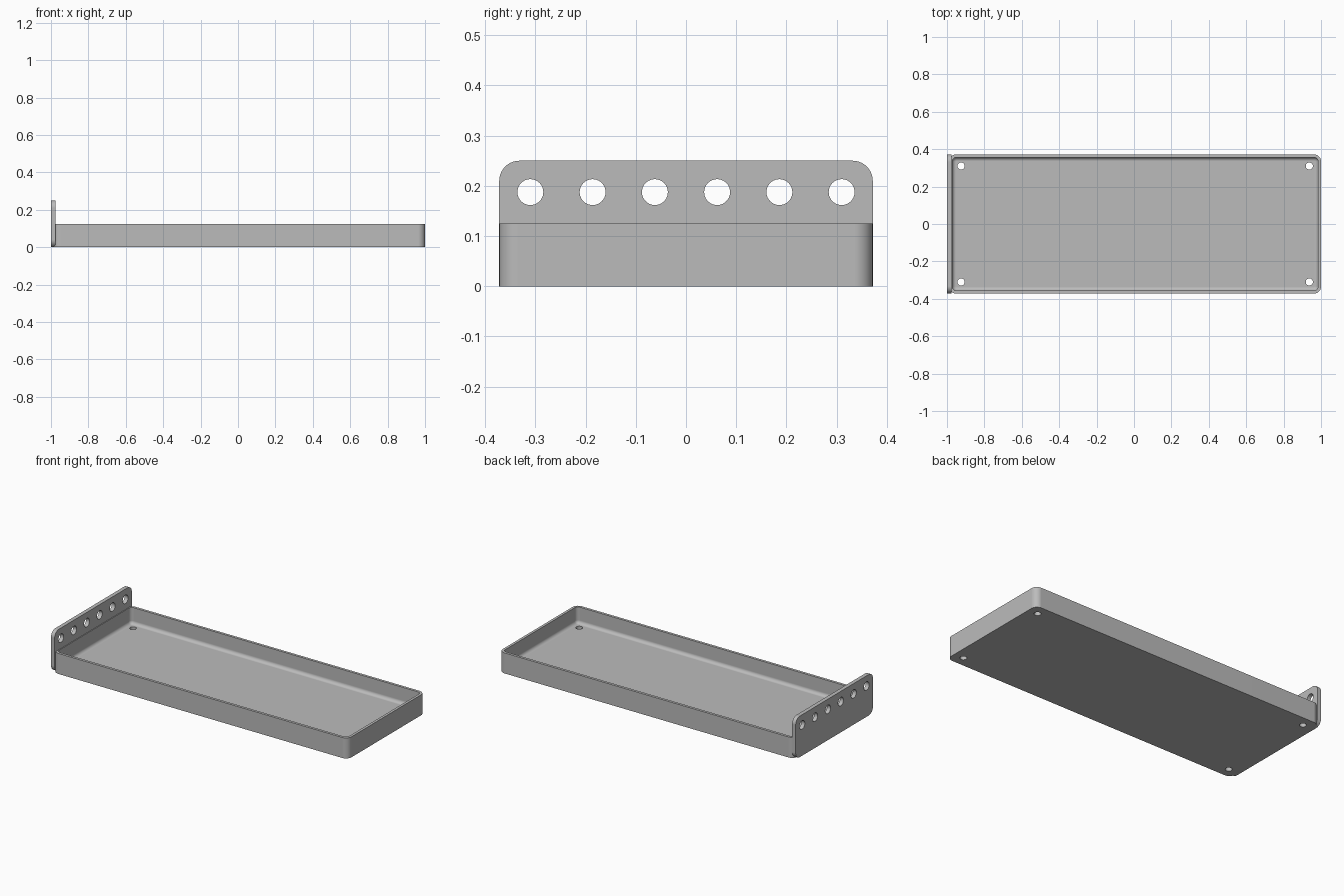
import bpy, bmesh, math
from mathutils import Matrix

cube = bpy.data.objects.get("Cube")
if cube:
    bpy.data.objects.remove(cube, do_unlink=True)

grey = bpy.data.materials.new("plain grey")
grey.use_nodes = True
grey.diffuse_color = (0.5, 0.5, 0.5, 1)
grey.node_tree.nodes["Principled BSDF"].inputs["Base Color"].default_value = (0.5, 0.5, 0.5, 1)


def rounded_rect(half_a, half_b, radius, steps=10):
    """Outline points of a rounded rectangle, counter-clockwise."""
    points = []
    for corner, (sa, sb) in enumerate([(1, 1), (-1, 1), (-1, -1), (1, -1)]):
        for i in range(steps + 1):
            t = math.pi / 2 * (corner + i / steps)
            points.append((sa * (half_a - radius) + radius * math.cos(t),
                           sb * (half_b - radius) + radius * math.sin(t)))
    return points


def loft(name, rings):
    """Skin a stack of equal-length rings and cap both ends."""
    bm = bmesh.new()
    loops = [[bm.verts.new(p) for p in ring] for ring in rings]
    for low, high in zip(loops, loops[1:]):
        for i in range(len(low)):
            j = (i + 1) % len(low)
            bm.faces.new((low[i], low[j], high[j], high[i]))
    bm.faces.new(loops[0][::-1])
    bm.faces.new(loops[-1])
    bmesh.ops.recalc_face_normals(bm, faces=bm.faces)
    return make_object(name, bm)


def make_object(name, bm):
    mesh = bpy.data.meshes.new(name)
    bm.to_mesh(mesh)
    bm.free()
    obj = bpy.data.objects.new(name, mesh)
    bpy.context.collection.objects.link(obj)
    mesh.materials.append(grey)
    return obj


def drill(obj, centres, radius, axis):
    """Cut round holes along an axis, then shade the part."""
    bm = bmesh.new()
    turn = Matrix.Rotation(math.pi / 2, 4, "Y") if axis == "X" else Matrix()
    for c in centres:
        bmesh.ops.create_cone(bm, cap_ends=True, segments=40, radius1=radius,
                              radius2=radius, depth=0.1,
                              matrix=Matrix.Translation(c) @ turn)
    cutter = make_object(obj.name + "_hole_cutter", bm)
    cutter.hide_render = True
    mod = obj.modifiers.new("holes", "BOOLEAN")
    mod.operation = "DIFFERENCE"
    mod.solver = "EXACT"
    mod.object = cutter
    bpy.ops.object.select_all(action="DESELECT")
    bpy.context.view_layer.objects.active = obj
    obj.select_set(True)
    bpy.ops.object.modifier_apply(modifier=mod.name)
    bpy.data.objects.remove(cutter, do_unlink=True)
    bpy.ops.object.shade_smooth_by_angle(angle=math.radians(30))
    weighted = obj.modifiers.new("flat_panels", "WEIGHTED_NORMAL")
    weighted.keep_sharp = True


# Tray: outer wall, rim, inner wall, then a fillet down to the floor
left_end, right_end, half_y = -0.9875, 1.0, 0.372
mid_x, half_x = (left_end + right_end) / 2, (right_end - left_end) / 2
height, wall, floor, fillet, corner = 0.125, 0.016, 0.025, 0.02, 0.0375


def tray_ring(inset, z):
    outline = rounded_rect(half_x - inset, half_y - inset, max(corner - inset, 0.002))
    return [(mid_x + x, y, z) for x, y in outline]


rings = [tray_ring(0, 0), tray_ring(0, height), tray_ring(wall, height)]
for i in range(9):
    t = math.pi / 2 * i / 8
    rings.append(tray_ring(wall + fillet * (1 - math.cos(t)),
                           floor + fillet * (1 - math.sin(t))))
tray = loft("tray", rings)
drill(tray, [(mid_x + sx * 0.931, sy * 0.31, 0) for sx in (-1, 1) for sy in (-1, 1)],
      0.019, "Z")

# End plate with a row of holes
outline = rounded_rect(half_y, 0.125, 0.04)
plate = loft("end_plate", [[(x, y, z + 0.125) for y, z in outline] for x in (-1, -0.976)])
drill(plate, [(-0.988, 0.124 * (i - 2.5), 0.1875) for i in range(6)], 0.0258, "X")
